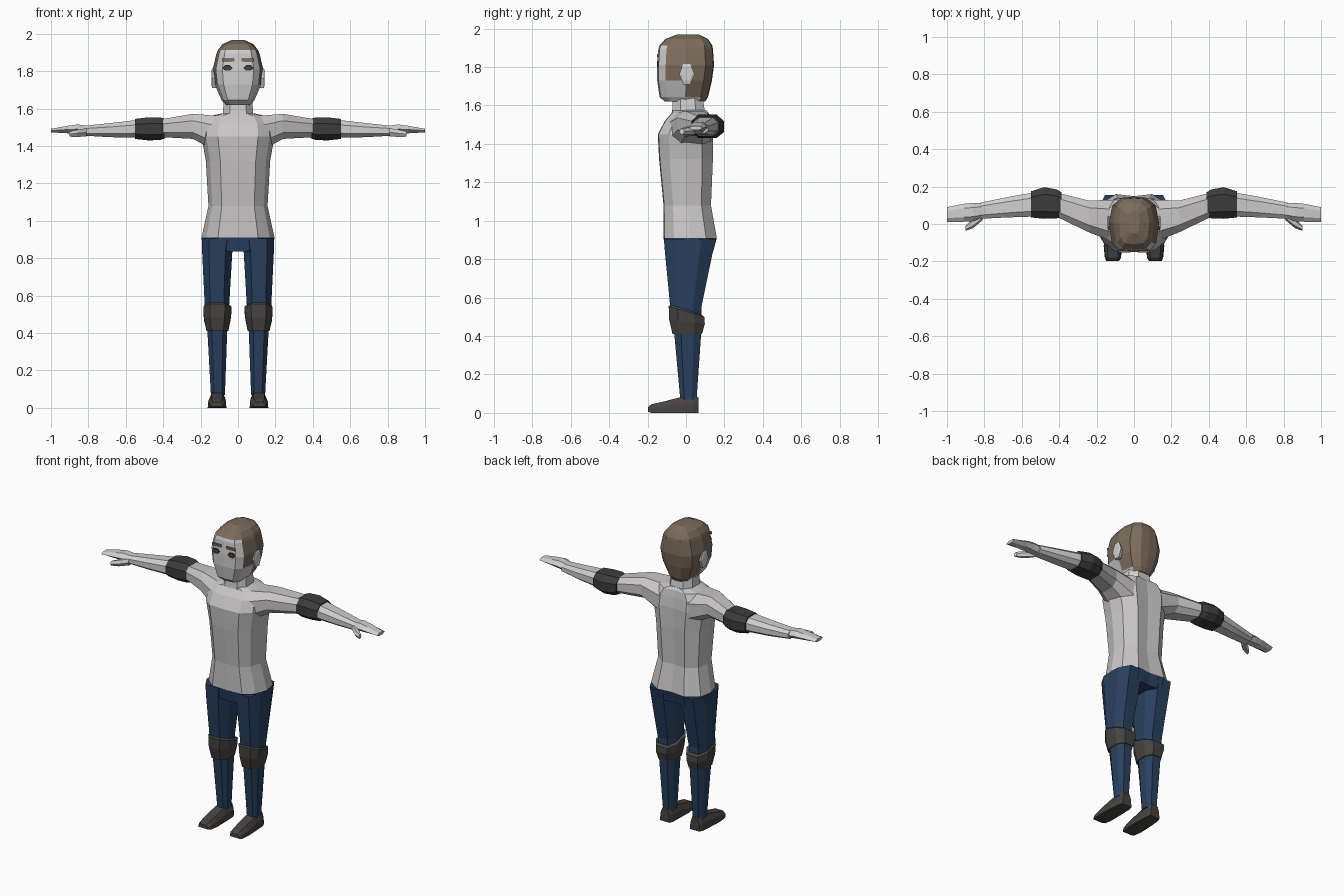
import bpy, bmesh
from mathutils import Vector


def material(name, rgb):
    m = bpy.data.materials.new(name)
    m.diffuse_color = (*rgb, 1)
    return m


SKIN = material("pale_skin", (0.62, 0.62, 0.62))
SHIRT = material("light_shirt", (0.58, 0.565, 0.565))
DENIM = material("navy_denim", (0.022, 0.052, 0.115))
PAD = material("dark_pad", (0.045, 0.045, 0.045))
LEATHER = material("charcoal_leather", (0.062, 0.058, 0.055))
HAIR = material("brown_hair", (0.2, 0.15, 0.11))
EYE = material("eye_grey", (0.05, 0.05, 0.055))


def half(points):
    """Closed unit outline from its right half, front to back."""
    return points + [(-x, y) for x, y in reversed(points) if x]


OCT = half([(0.55, -1), (1, -0.5), (1, 0.45), (0.55, 1)])
HEX = [(-0.45, -1), (0.45, -1), (1, 0), (0.5, 1), (-0.5, 1), (-1, 0)]
BOX = [(-1, -1), (1, -1), (1, 1), (-1, 1)]
BODY = half([(0, -1), (0.55, -0.97), (0.87, -0.6), (1, 0), (0.92, 0.6), (0.5, 1), (0, 0.92)])
SKULL = half([(0, -1), (0.62, -0.95), (0.87, -0.7), (1, 0.05), (0.85, 0.7), (0.45, 0.97), (0, 1)])


def loft(name, shape, rings, mat, axis="z", side=1, paint=None):
    """Rings are (position, a0, a1, b0, b1[, tilt]) across the loft axis."""
    bm = bmesh.new()
    loops = []
    for pos, a0, a1, b0, b1, *tilt in rings:
        loop = []
        for u, v in shape:
            p = pos + (tilt[0] * v if tilt else 0)
            a = (a0 + a1) / 2 + u * (a1 - a0) / 2
            b = (b0 + b1) / 2 + v * (b1 - b0) / 2
            co = {"z": (a, b, p), "x": (p, a, b), "y": (a, p, b)}[axis]
            loop.append(bm.verts.new((co[0] * side, co[1], co[2])))
        loops.append(loop)
    n = len(shape)
    for lo, hi in zip(loops, loops[1:]):
        for i in range(n):
            j = (i + 1) % n
            bm.faces.new((lo[i], lo[j], hi[j], hi[i]))
    bm.faces.new(loops[0])
    bm.faces.new(loops[-1])
    bmesh.ops.recalc_face_normals(bm, faces=bm.faces)
    mats = [mat]
    if paint:
        mats.append(paint[0])
        for f in bm.faces:
            f.material_index = int(paint[1](f.calc_center_median()))
    me = bpy.data.meshes.new(name)
    bm.to_mesh(me)
    bm.free()
    for m in mats:
        me.materials.append(m)
    ob = bpy.data.objects.new(name, me)
    bpy.context.collection.objects.link(ob)
    return ob


# Torso, neck and pelvis
loft("torso", BODY, [
    (0.91, -0.195, 0.195, -0.117, 0.16), (1.08, -0.158, 0.158, -0.117, 0.13),
    (1.32, -0.172, 0.172, -0.14, 0.14), (1.45, -0.195, 0.195, -0.147, 0.14),
    (1.52, -0.19, 0.19, -0.11, 0.13), (1.56, -0.15, 0.15, -0.075, 0.12),
    (1.575, -0.085, 0.085, -0.072, 0.105)], SHIRT)
loft("neck", OCT, [(1.53, -0.085, 0.085, -0.075, 0.105), (1.68, -0.073, 0.073, -0.065, 0.08)], SKIN)
loft("pelvis", BODY, [(0.835, -0.185, 0.185, -0.105, 0.14), (0.91, -0.195, 0.195, -0.117, 0.16)], DENIM)


# Head, with hair over the crown, sides and back
def is_hair(c):
    if c.z > 1.915:
        return True
    if c.y > 0.04:
        return c.z > 1.63
    return c.y > -0.095 and c.z > 1.72


loft("head", SKULL, [
    (1.62, -0.068, 0.068, -0.11, 0.10), (1.645, -0.088, 0.088, -0.138, 0.115),
    (1.73, -0.125, 0.125, -0.15, 0.135), (1.81, -0.135, 0.135, -0.15, 0.146),
    (1.895, -0.115, 0.115, -0.144, 0.14), (1.912, -0.108, 0.108, -0.138, 0.137),
    (1.945, -0.082, 0.082, -0.108, 0.115), (1.968, -0.03, 0.03, -0.05, 0.07)],
    SKIN, paint=(HAIR, is_hair))

for s, tag in ((1, "left"), (-1, "right")):
    # Face details and ear
    loft(tag + "_eye", HEX, [(-0.152, 0.028, 0.084, 1.803, 1.832), (-0.143, 0.028, 0.084, 1.803, 1.832)], EYE, "y", s)
    loft(tag + "_eyebrow", BOX, [(-0.152, 0.018, 0.083, 1.852, 1.867), (-0.143, 0.018, 0.083, 1.852, 1.867)], HAIR, "y", s)
    loft(tag + "_ear", HEX, [(0.10, -0.02, 0.03, 1.71, 1.80), (0.138, -0.035, 0.045, 1.71, 1.815),
                             (0.143, -0.02, 0.035, 1.73, 1.80)], SKIN, "x", s)

    # Arm
    loft(tag + "_upper_arm", OCT, [
        (0.10, -0.10, 0.13, 1.36, 1.56), (0.24, -0.045, 0.125, 1.438, 1.572),
        (0.40, 0.032, 0.165, 1.447, 1.545)], SHIRT, "x", s)
    loft(tag + "_elbow_pad", OCT, [
        (0.388, 0.035, 0.17, 1.442, 1.545), (0.415, 0.03, 0.185, 1.432, 1.553),
        (0.48, 0.028, 0.197, 1.43, 1.553), (0.55, 0.035, 0.175, 1.438, 1.545)], PAD, "x", s)
    loft(tag + "_forearm", OCT, [
        (0.53, 0.04, 0.17, 1.445, 1.54), (0.68, 0.035, 0.143, 1.447, 1.523),
        (0.82, 0.028, 0.115, 1.455, 1.508)], SKIN, "x", s)

    # Hand: flat palm and fingers, plus a thumb angled forward
    loft(tag + "_hand", HEX, [
        (0.80, 0.03, 0.112, 1.458, 1.508), (0.86, 0.015, 0.113, 1.465, 1.515),
        (0.91, 0.012, 0.108, 1.468, 1.508), (1.0, 0.012, 0.09, 1.473, 1.492)], SKIN, "x", s)
    loft(tag + "_thumb", HEX, [
        (0.81, 0.02, 0.065, 1.452, 1.495), (0.86, -0.022, 0.03, 1.448, 1.487),
        (0.90, -0.036, -0.008, 1.45, 1.478)], SKIN, "x", s)

    # Leg
    loft(tag + "_trouser_leg", OCT, [
        (0.07, 0.07, 0.145, -0.03, 0.055), (0.40, 0.058, 0.163, -0.06, 0.078),
        (0.55, 0.047, 0.178, -0.082, 0.08), (0.84, 0.03, 0.192, -0.11, 0.14),
        (0.905, 0.02, 0.194, -0.115, 0.155)], DENIM, "z", s)
    loft(tag + "_knee_pad", OCT, [
        (0.41, 0.052, 0.168, -0.07, 0.083), (0.475, 0.04, 0.182, -0.088, 0.098, -0.012),
        (0.527, 0.034, 0.185, -0.09, 0.095, -0.027), (0.537, 0.047, 0.178, -0.082, 0.082, -0.027)],
        LEATHER, "z", s)

    # Shoe, heel to toe
    sole = [(-1, -1), (1, -1), (0.95, 0.1), (0.6, 1), (-0.6, 1), (-0.95, 0.1)]
    loft(tag + "_shoe", sole, [
        (0.065, 0.075, 0.142, 0, 0.08), (0.04, 0.066, 0.152, 0, 0.09),
        (-0.035, 0.064, 0.158, 0, 0.08), (-0.12, 0.062, 0.162, 0, 0.058),
        (-0.18, 0.07, 0.156, 0, 0.045), (-0.198, 0.08, 0.148, 0.006, 0.03)], LEATHER, "y", s)
